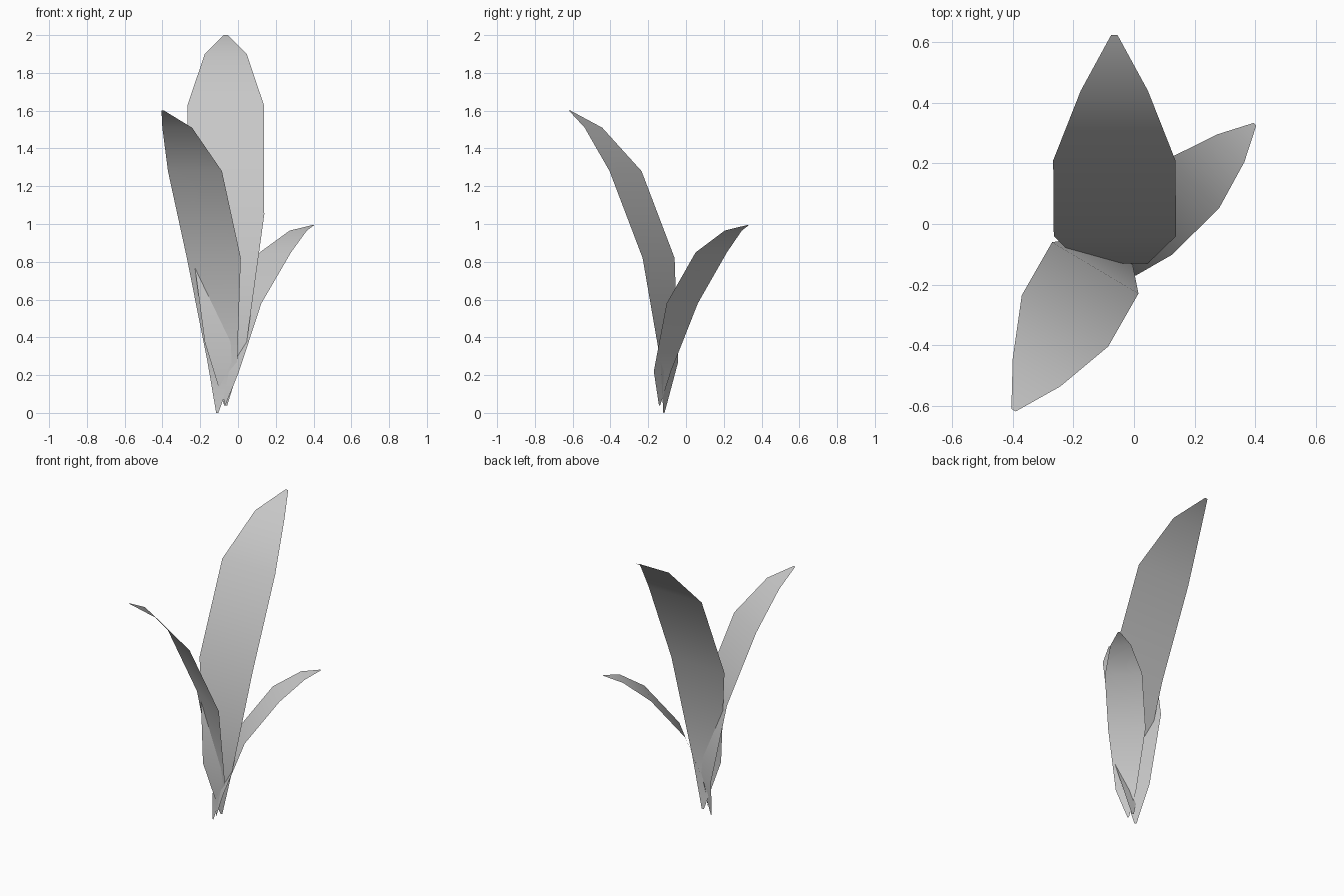
import bpy
import bmesh
from mathutils import Vector

default = bpy.data.objects.get("Cube")
if default:
    bpy.data.objects.remove(default, do_unlink=True)

# One plain grey for every leaf
grey = bpy.data.materials.new("leaf_grey")
grey.use_nodes = True
colour = (0.58, 0.58, 0.58, 1)
grey.diffuse_color = colour
bsdf = next(n for n in grey.node_tree.nodes if n.type == "BSDF_PRINCIPLED")
bsdf.inputs["Base Color"].default_value = colour
bsdf.inputs["Roughness"].default_value = 0.9

# Half width of a blade from base to tip, relative to its widest part
TAPER = (0.04, 0.55, 1, 1, 0.55, 0.05)


def leaf(name, half_width, across, spine):
    """Thin blade: a tapered strip swept along a curved spine."""
    side = Vector(across).normalized() * half_width
    bm = bmesh.new()
    rows = []
    for point, taper in zip(spine, TAPER):
        centre = Vector(point)
        rows.append([bm.verts.new(centre - side * taper),
                     bm.verts.new(centre + side * taper)])
    for (l0, r0), (l1, r1) in zip(rows, rows[1:]):
        bm.faces.new((l0, r0, r1, l1)).smooth = True
    mesh = bpy.data.meshes.new(name)
    bm.to_mesh(mesh)
    bm.free()
    mesh.materials.append(grey)
    obj = bpy.data.objects.new(name, mesh)
    bpy.context.collection.objects.link(obj)
    return obj


# Tall leaf leaning to the back
leaf("tall_back_leaf", 0.202, (1, 0, 0), [
    (-0.065, -0.09, 0.04), (-0.065, -0.13, 0.375), (-0.063, -0.04, 1.05),
    (-0.065, 0.21, 1.63), (-0.065, 0.44, 1.9), (-0.065, 0.625, 2.0)])

# Medium leaf leaning to the front
leaf("front_leaf", 0.166, (-0.86, 0.51, 0), [
    (-0.11, -0.117, 0.0), (-0.083, -0.088, 0.27), (-0.128, -0.145, 0.82),
    (-0.228, -0.32, 1.28), (-0.322, -0.49, 1.51), (-0.398, -0.615, 1.6)])

# Short leaf leaning to the back and side
leaf("short_side_leaf", 0.117, (1, -1, 0), [
    (-0.07, -0.14, 0.04), (-0.04, -0.125, 0.22), (0.041, -0.02, 0.58),
    (0.198, 0.134, 0.85), (0.319, 0.25, 0.965), (0.4, 0.33, 0.995)])
